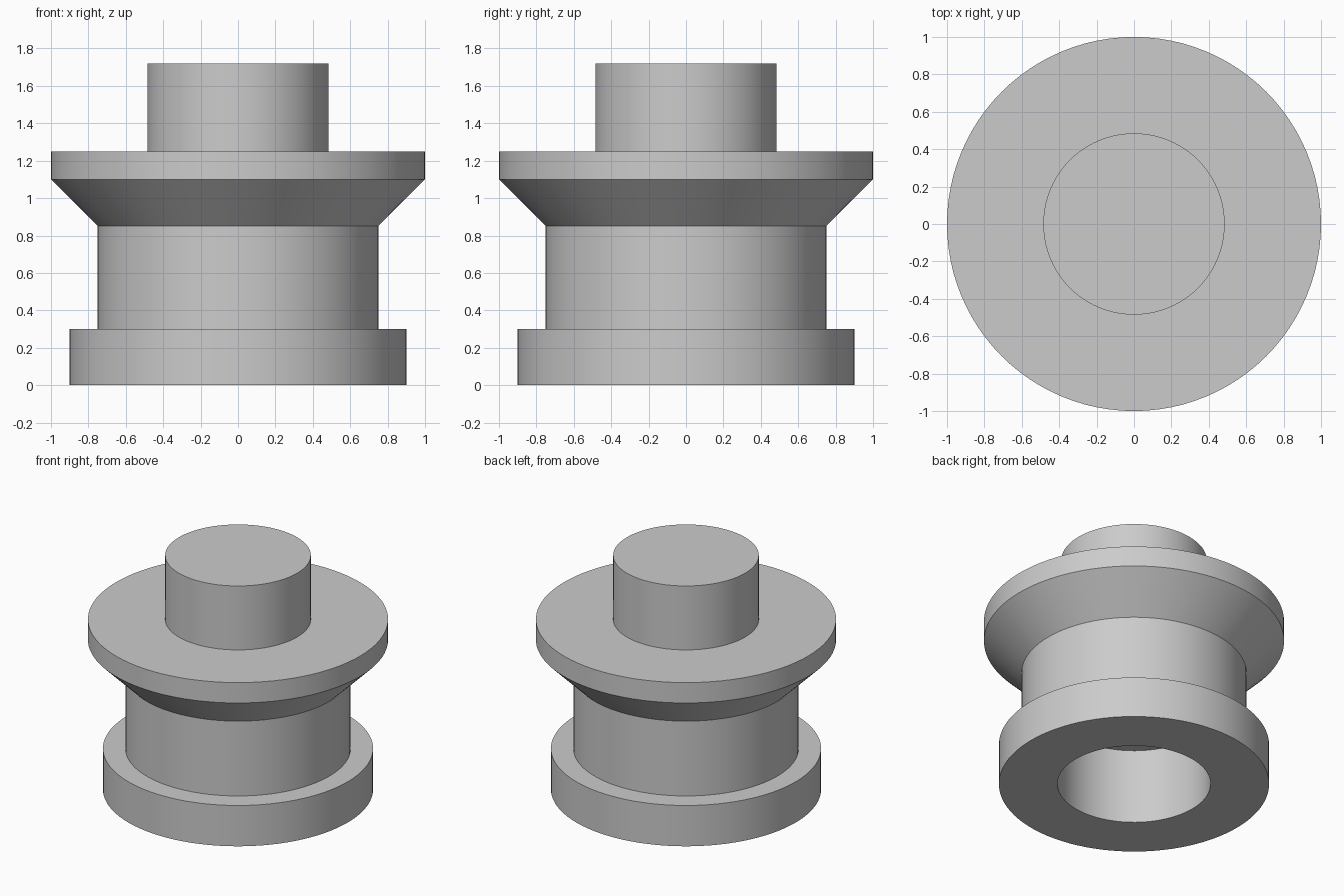
import bpy, bmesh, math

SEGMENTS = 96

cube = bpy.data.objects.get("Cube")
if cube:
    bpy.data.objects.remove(cube, do_unlink=True)

grey = bpy.data.materials.new("plain_grey")
grey.use_nodes = True
grey.diffuse_color = (0.6, 0.6, 0.6, 1)
grey.node_tree.nodes["Principled BSDF"].inputs["Base Color"].default_value = (0.6, 0.6, 0.6, 1)


def turned_part(name, profile):
    """Turn an open (radius, height) profile into a solid with flat end caps."""
    bm = bmesh.new()
    rings = []
    for radius, height in profile:
        ring = []
        for i in range(SEGMENTS):
            a = math.tau * i / SEGMENTS
            ring.append(bm.verts.new((radius * math.cos(a), radius * math.sin(a), height)))
        rings.append(ring)
    for low, high in zip(rings, rings[1:]):
        for i in range(SEGMENTS):
            j = (i + 1) % SEGMENTS
            bm.faces.new((low[i], low[j], high[j], high[i]))
    bm.faces.new(rings[0])
    bm.faces.new(rings[-1])
    bmesh.ops.recalc_face_normals(bm, faces=bm.faces)
    mesh = bpy.data.meshes.new(name)
    bm.to_mesh(mesh)
    bm.free()
    mesh.materials.append(grey)
    obj = bpy.data.objects.new(name, mesh)
    bpy.context.collection.objects.link(obj)
    bpy.ops.object.select_all(action="DESELECT")
    obj.select_set(True)
    bpy.context.view_layer.objects.active = obj
    bpy.ops.object.shade_smooth_by_angle(angle=math.radians(30))
    return obj


# One continuous body, from the ceiling of the blind socket to the top of the stud
turned_part("round_stud_body", [
    (0.51, 0.55), (0.51, 0),        # socket in the underside
    (0.90, 0), (0.90, 0.30),        # base flange
    (0.75, 0.30), (0.75, 0.85),     # waist
    (1.00, 1.10), (1.00, 1.25),     # flared rim
    (0.485, 1.25), (0.485, 1.72),   # top stud
])
